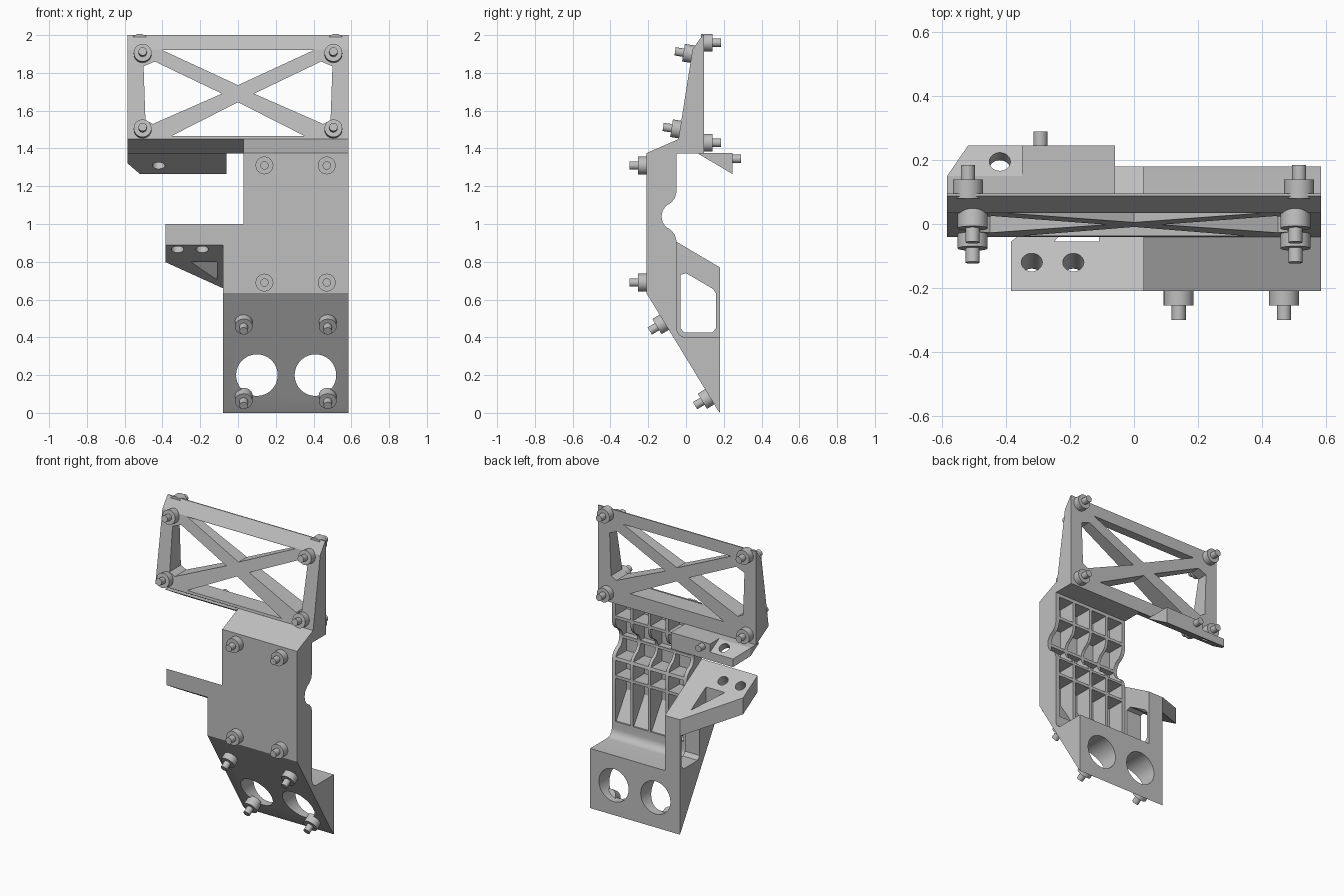
import bpy, bmesh, math
from mathutils import Vector

if "Cube" in bpy.data.objects:
    bpy.data.objects.remove(bpy.data.objects["Cube"])

grey = bpy.data.materials.new("plain_grey")
grey.use_nodes = True
grey.diffuse_color = (0.52, 0.52, 0.52, 1)
grey.node_tree.nodes["Principled BSDF"].inputs["Base Color"].default_value = (0.52, 0.52, 0.52, 1)


def prism(bm, pts, axis, lo, hi):
    """Extrude a 2D outline along an axis: x takes (y,z), y takes (x,z), z takes (x,y)."""
    def place(p, t):
        c = list(p)
        c.insert(axis, t)
        return c
    a = [bm.verts.new(place(p, lo)) for p in pts]
    b = [bm.verts.new(place(p, hi)) for p in pts]
    n = len(pts)
    bm.faces.new(a)
    bm.faces.new(b)
    for i in range(n):
        j = (i + 1) % n
        bm.faces.new((a[i], a[j], b[j], b[i]))


def rod(bm, base, direction, radius, start, end, sides=32):
    d = Vector(direction).normalized()
    mat = d.to_track_quat('Z', 'Y').to_matrix().to_4x4()
    mat.translation = Vector(base) + d * (start + end) / 2
    bmesh.ops.create_cone(bm, cap_ends=True, segments=sides, radius1=radius,
                          radius2=radius, depth=end - start, matrix=mat)


def finish(name, bm, smooth=True):
    bmesh.ops.recalc_face_normals(bm, faces=bm.faces)
    me = bpy.data.meshes.new(name)
    bm.to_mesh(me)
    bm.free()
    me.materials.append(grey)
    ob = bpy.data.objects.new(name, me)
    bpy.context.collection.objects.link(ob)
    return ob


def activate(ob):
    bpy.ops.object.select_all(action='DESELECT')
    ob.select_set(True)
    bpy.context.view_layer.objects.active = ob


def cut(ob, bm):
    """Subtract a temporary cutter mesh from an object."""
    tool = finish("cutter", bm)
    tool.hide_render = True
    mod = ob.modifiers.new("cut", 'BOOLEAN')
    mod.operation, mod.solver, mod.object = 'DIFFERENCE', 'EXACT', tool
    activate(ob)
    bpy.ops.object.modifier_apply(modifier=mod.name)
    bpy.data.objects.remove(tool)


def smooth(ob):
    activate(ob)
    bpy.ops.object.shade_smooth_by_angle(angle=math.radians(30))


def extrusion(name, pts, axis, lo, hi):
    bm = bmesh.new()
    prism(bm, pts, axis, lo, hi)
    return finish(name, bm)


def big_holes():
    bm = bmesh.new()
    for x in (0.10, 0.41):
        rod(bm, (x, 0, 0.2), (0, 1, 0), 0.11, -0.5, 0.5, 64)
    return bm


# main body: side profile with the rounded rear notch and the fillet above the foot
fillet = [(-0.05 * math.sin(a), 0.45 - 0.05 * math.cos(a))
          for a in (i * math.pi / 12 for i in range(7))]
half_notch = [(-0.13, 1.04), (-0.124, 1.01), (-0.107, 0.985), (-0.08, 0.968),
              (-0.06, 0.945), (-0.05, 0.91)]
notch = half_notch[::-1] + [(y, 2.08 - z) for y, z in half_notch[1:]]
front = [(-0.21, 0.635), (0.165, 0.02), (0.18, 0.0)]
body = extrusion("main_body", [(-0.21, 1.375)] + front + [(0.18, 0.4)] + fillet + notch
                 + [(-0.05, 1.372), (0.095, 1.372), (-0.038, 1.45)], 0, 0.03, 0.585)
cut(body, big_holes())

# waffle pockets in the back of the body
bm = bmesh.new()
rows = [(1.21, 1.35), (1.05, 1.19), (0.93, 1.03), (0.81, 0.91)]
for col in range(4):
    x = 0.055 + col * 0.131
    for lo, hi in rows:
        prism(bm, [(-0.17, lo), (0.0, lo), (0.0, hi), (-0.17, hi)], 0, x, x + 0.111)
    prism(bm, [(-0.17, 0.79), (-0.17, 0.67), (-0.06, 0.5), (0.0, 0.5), (0.0, 0.79)],
          0, x, x + 0.111)
cut(body, bm)
smooth(body)

# side wall with its window
wall = extrusion("side_wall", [(-0.21, 1.0)] + front + [(0.18, 0.77)], 0, -0.08, 0.03)
cut(wall, big_holes())
bm = bmesh.new()
prism(bm, [(-0.03, 0.45), (-0.01, 0.425), (0.14, 0.425), (0.16, 0.45), (0.16, 0.63),
           (0.145, 0.655), (0.0, 0.74), (-0.03, 0.73)], 0, -0.2, 0.2)
cut(wall, bm)
smooth(wall)

# sloping side bracket with a braced triangular opening and two holes
slope = 0.59
bracket = extrusion("side_bracket", [(-0.21, 1.0), (-0.21, 0.89), (0.18, 0.66), (0.18, 0.77)],
                    0, -0.385, -0.08)
bm = bmesh.new()
prism(bm, [(-0.385, -0.055), (-0.08, 0.18), (-0.08, 0.4), (-0.6, 0.4), (-0.6, -0.055)], 2, 0.3, 1.3)
prism(bm, [(-0.25, -0.055), (-0.11, -0.055), (-0.11, 0.105)], 2, 0.3, 1.3)
cut(bracket, bm)
bm = bmesh.new()
for x in (-0.32, -0.19):
    rod(bm, (x, -0.12, 0.947), (0, slope, 1), 0.033, -0.3, 0.3)
cut(bracket, bm)
smooth(bracket)

# upper frame with four openings leaving crossed braces
frame = extrusion("upper_frame", [(-0.04, 1.45), (0.035, 1.925), (0.088, 2.0), (0.095, 2.0),
                                  (0.095, 1.372)], 0, -0.585, 0.585)
bm = bmesh.new()
prism(bm, [(-0.40, 1.92), (0.40, 1.92), (0, 1.735)], 1, -0.5, 0.5)
prism(bm, [(-0.35, 1.467), (0.35, 1.467), (0, 1.645)], 1, -0.5, 0.5)
for s in (-1, 1):
    prism(bm, [(s * x, z) for x, z in [(0.44, 1.86), (0.50, 1.835), (0.49, 1.55),
                                      (0.45, 1.53), (0.085, 1.69)]], 1, -0.5, 0.5)
cut(frame, bm)

# rear tab: solid wedge and drilled sloping plate
extrusion("tab_wedge", [(0.06, 1.375), (0.245, 1.375), (0.245, 1.265)], 0, -0.35, -0.06)
plate = extrusion("tab_plate", [(0.06, 1.375), (0.15, 1.375), (0.245, 1.32), (0.245, 1.265)],
                  0, -0.585, -0.35)
bm = bmesh.new()
prism(bm, [(-0.585, 0.15), (-0.52, 0.245), (-0.52, 0.4), (-0.7, 0.4), (-0.7, 0.15)], 2, 1.0, 1.6)
cut(plate, bm)
bm = bmesh.new()
rod(bm, (-0.42, 0.195, 1.349), (0, slope, 1), 0.033, -0.3, 0.3)
cut(plate, bm)
smooth(plate)

# stepped studs: (name, base points, direction)
studs = [
    ("body_stud", [(x, -0.21, z) for x in (0.14, 0.47) for z in (0.69, 1.31)], (0, -1, 0)),
    ("foot_stud", [(x, y, z) for x in (0.03, 0.475)
                   for y, z in ((-0.115, 0.48), (0.125, 0.085))], (0, -0.615, -0.375)),
    ("frame_front_stud", [(x, y, z) for x in (-0.505, 0.505)
                          for y, z in ((-0.032, 1.5), (0.031, 1.9))], (0, -0.475, 0.075)),
    ("frame_rear_stud", [(x, 0.095, z) for x in (-0.52, 0.517) for z in (1.43, 1.96)], (0, 1, 0)),
]
for name, bases, direction in studs:
    for i, base in enumerate(bases):
        bm = bmesh.new()
        rod(bm, base, direction, 0.047, -0.015, 0.045)
        rod(bm, base, direction, 0.022, 0.04, 0.09)
        smooth(finish(f"{name}_{i + 1}", bm))

# small pin on the rear tab
bm = bmesh.new()
rod(bm, (-0.293, 0.245, 1.345), (0, 1, 0), 0.022, -0.02, 0.045)
smooth(finish("tab_pin", bm))
bpy.ops.object.select_all(action='DESELECT')
